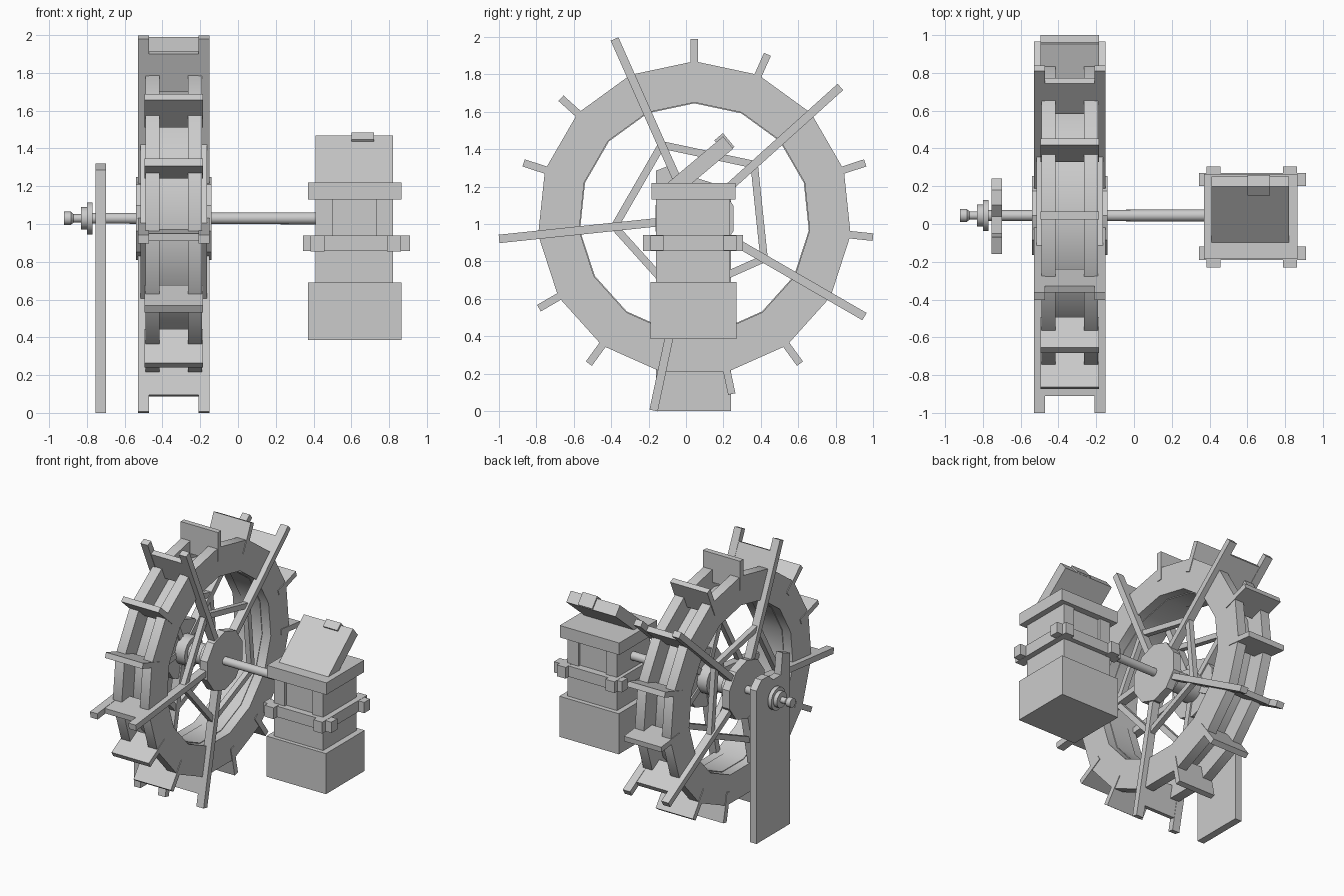
import bpy, bmesh, math
from mathutils import Matrix, Vector

if "Cube" in bpy.data.objects:
    bpy.data.objects.remove(bpy.data.objects["Cube"], do_unlink=True)

grey = bpy.data.materials.new("plain grey")
grey.use_nodes = True
grey.diffuse_color = (0.6, 0.6, 0.6, 1)
grey.node_tree.nodes["Principled BSDF"].inputs["Base Color"].default_value = (0.6, 0.6, 0.6, 1)

CY, CZ = 0.045, 1.03        # wheel axis
MID = -0.34                 # wheel centre plane


def finish(name, bm, smooth=False):
    bmesh.ops.recalc_face_normals(bm, faces=bm.faces)
    mesh = bpy.data.meshes.new(name)
    bm.to_mesh(mesh)
    bm.free()
    mesh.materials.append(grey)
    obj = bpy.data.objects.new(name, mesh)
    bpy.context.collection.objects.link(obj)
    if smooth:
        bpy.ops.object.select_all(action="DESELECT")
        obj.select_set(True)
        bpy.context.view_layer.objects.active = obj
        bpy.ops.object.shade_smooth_by_angle(angle=math.radians(35))
    return obj


def box(name, x, y, z):
    """Box from (low, high) ranges."""
    bm = bmesh.new()
    size = [b - a for a, b in (x, y, z)]
    centre = [(a + b) / 2 for a, b in (x, y, z)]
    bmesh.ops.create_cube(bm, size=1, matrix=Matrix.Translation(centre) @ Matrix.Diagonal((*size, 1)))
    return finish(name, bm)


def tilted(name, centre, size, angle):
    """Box turned about the x axis."""
    bm = bmesh.new()
    m = Matrix.Translation(centre) @ Matrix.Rotation(angle, 4, "X") @ Matrix.Diagonal((*size, 1))
    bmesh.ops.create_cube(bm, size=1, matrix=m)
    return finish(name, bm)


def radial(name, x, thick, r0, r1, width, deg):
    """Bar pointing out from the wheel axis."""
    a, r = math.radians(deg), (r0 + r1) / 2
    return tilted(name, (x, CY + r * math.cos(a), CZ + r * math.sin(a)), (thick, r1 - r0, width), a)


def lathe(name, profile, sides, ring=False, smooth=False):
    """Turn (x, radius) points about the wheel axis; ring closes the profile."""
    bm = bmesh.new()
    loops = []
    for x, r in profile:
        loop = []
        for i in range(sides):
            a = math.pi / 2 + math.tau * i / sides
            loop.append(bm.verts.new((x, CY + r * math.cos(a), CZ + r * math.sin(a))))
        loops.append(loop)
    pairs = list(zip(loops, loops[1:]))
    if ring:
        pairs.append((loops[-1], loops[0]))
    else:
        bm.faces.new(loops[0])
        bm.faces.new(loops[-1])
    for p, q in pairs:
        for i in range(sides):
            j = (i + 1) % sides
            bm.faces.new((p[i], p[j], q[j], q[i]))
    return finish(name, bm, smooth)


def annulus(name, x0, x1, r0, r1, smooth=False):
    return lathe(name, [(x0, r0), (x1, r0), (x1, r1), (x0, r1)], 15, True, smooth)


# Wheel rim: two flat-sided rings with a recessed drum between them
annulus("rim_drum", -0.42, -0.26, 0.615, 0.70, True)
for side, label in ((-1, "right"), (1, "left")):
    inner, outer = MID + side * 0.075, MID + side * 0.15
    annulus("rim_ring_" + label, inner, outer, 0.62, 0.84, True)
    # Hub plate
    lathe("hub_plate_" + label, [(MID + side * 0.14, 0.22), (MID + side * 0.2, 0.22)], 10)
    # Spokes and the five braces joining them
    node = 0.43
    for k in range(5):
        deg = 42 + 72 * k
        radial("spoke_" + label, MID + side * 0.16, 0.06, 0.03, 1.05, 0.045, deg)
        a = math.radians(deg + 36)
        r = node * math.cos(math.radians(36))
        length = 2 * node * math.sin(math.radians(36))
        tilted("spoke_brace_" + label,
               (MID + side * 0.155, CY + r * math.cos(a), CZ + r * math.sin(a)),
               (0.04, length, 0.04), a + math.pi / 2)

# Paddles
for k in range(15):
    radial("paddle", MID, 0.31, 0.74, 0.96, 0.04, 90 + 24 * k)

# Hub barrel, axle and turned end knob
lathe("hub_barrel", [(-0.48, 0.11), (-0.40, 0.11), (-0.40, 0.075), (-0.28, 0.075),
                     (-0.28, 0.11), (-0.20, 0.11)], 16, smooth=True)
lathe("axle", [(-0.78, 0.028), (0.43, 0.032)], 16, smooth=True)
lathe("axle_knob", [(-0.92, 0.035), (-0.885, 0.035), (-0.87, 0.022), (-0.83, 0.022), (-0.83, 0.06),
                    (-0.80, 0.06), (-0.80, 0.085), (-0.77, 0.085)], 14, smooth=True)

# Support post with a notched top
outline = [(-0.16, 0), (0.24, 0), (0.24, 1.15), (0.18, 1.21), (0.10, 1.21),
           (0.04, 1.16), (-0.05, 1.16), (-0.07, 1.32), (-0.16, 1.285)]
bm = bmesh.new()
face = bm.faces.new([bm.verts.new((-0.755, y, z)) for y, z in outline])
made = bmesh.ops.extrude_face_region(bm, geom=[face])["geom"]
bmesh.ops.translate(bm, verts=[v for v in made if isinstance(v, bmesh.types.BMVert)], vec=Vector((0.055, 0, 0)))
finish("support_post", bm)

# Tower: base, lower body, upper body with recessed middle, collar
box("tower_base", (0.37, 0.865), (-0.19, 0.27), (0.385, 0.69))
box("tower_lower_body", (0.41, 0.82), (-0.16, 0.235), (0.69, 0.90))
box("tower_upper_middle", (0.49, 0.74), (-0.14, 0.215), (0.90, 1.14))
for x in (0.41, 0.73):
    box("tower_upper_side", (x, x + 0.09), (-0.16, 0.235), (0.90, 1.14))
box("tower_collar", (0.37, 0.865), (-0.185, 0.265), (1.13, 1.22))

# Crossed beams around the tower
for y in (-0.155, 0.235):
    box("beam_across", (0.345, 0.91), (y - 0.035, y + 0.035), (0.857, 0.938))
for x in (0.42, 0.825):
    box("beam_lengthwise", (x - 0.037, x + 0.037), (-0.23, 0.305), (0.855, 0.94))

# Tilted lid and its raised tab
tilt = math.radians(40)
tilted("lid", (0.615, 0.072, 1.307), (0.41, 0.40, 0.085), tilt)
tilted("lid_tab", (0.66, 0.205, 1.43), (0.12, 0.06, 0.095), tilt)
